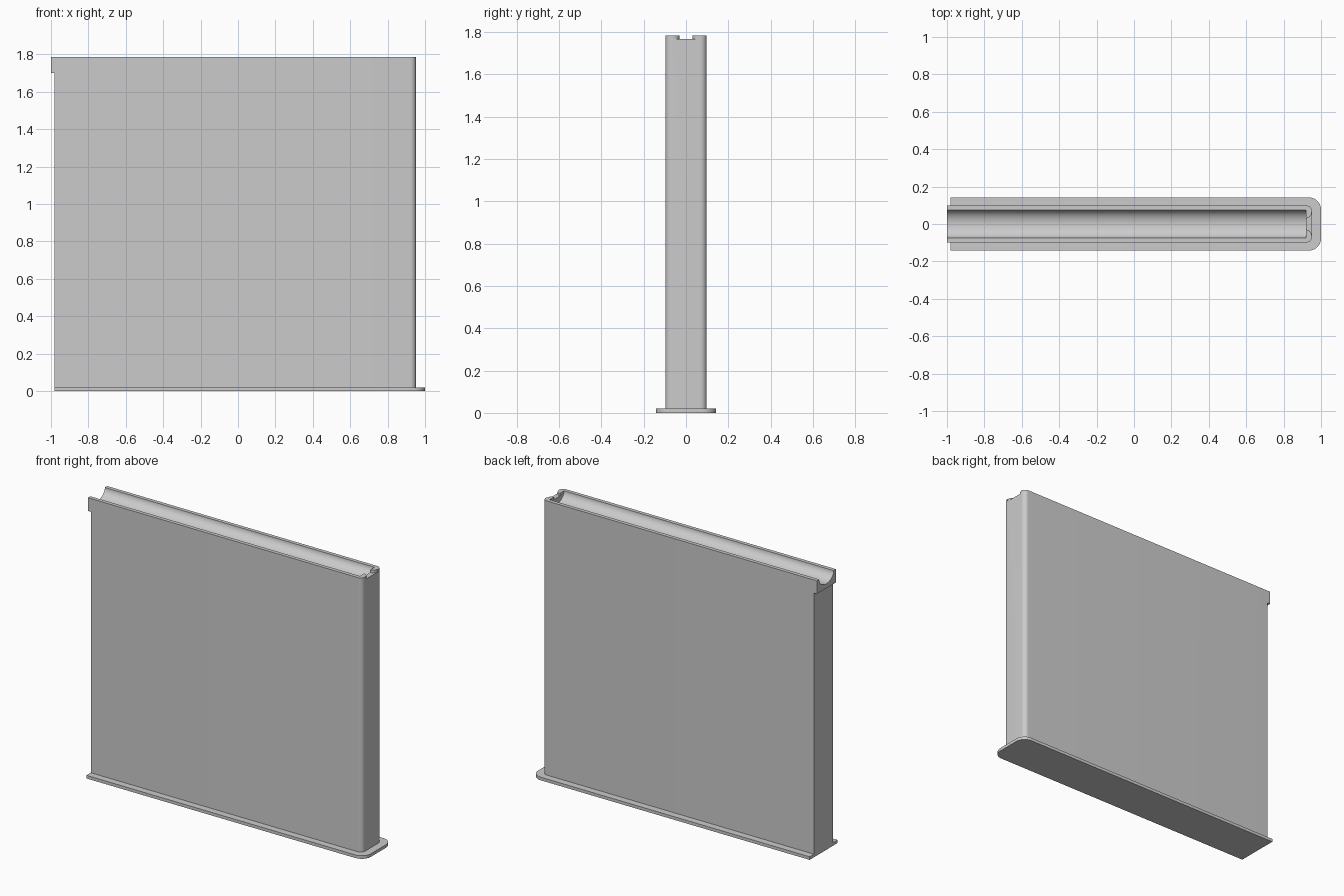
import bpy, bmesh
from math import sin, cos, pi
from mathutils import Vector

cube = bpy.data.objects.get("Cube")
if cube:
    bpy.data.objects.remove(cube, do_unlink=True)

grey = bpy.data.materials.new("plain grey")
grey.use_nodes = True
colour = (0.6, 0.6, 0.6, 1)
grey.diffuse_color = colour
grey.node_tree.nodes["Principled BSDF"].inputs["Base Color"].default_value = colour

TOP = 1.785


def arc(cx, cy, rx, ry, start, end, steps=10):
    angles = [start + (end - start) * i / steps for i in range(steps + 1)]
    return [(cx + rx * cos(a), cy + ry * sin(a)) for a in angles]


def prism(name, points, offset):
    """Extrude a closed outline of 3D points along an offset."""
    bm = bmesh.new()
    face = bm.faces.new([bm.verts.new(p) for p in points])
    result = bmesh.ops.extrude_face_region(bm, geom=[face], use_keep_orig=True)
    moved = [v for v in result["geom"] if isinstance(v, bmesh.types.BMVert)]
    bmesh.ops.translate(bm, verts=moved, vec=Vector(offset))
    bmesh.ops.recalc_face_normals(bm, faces=bm.faces)
    mesh = bpy.data.meshes.new(name)
    bm.to_mesh(mesh)
    bm.free()
    mesh.materials.append(grey)
    obj = bpy.data.objects.new(name, mesh)
    bpy.context.collection.objects.link(obj)
    return obj


def slab(name, x0, x1, half, radius, z0, z1):
    """Upright slab, square at the left end and rounded at the other."""
    cx, cy = x1 - radius, half - radius
    plan = [(x0, -half)] + arc(cx, -cy, radius, radius, -pi / 2, 0)
    plan += arc(cx, cy, radius, radius, 0, pi / 2) + [(x0, half)]
    return prism(name, [(x, y, z0) for x, y in plan], (0, 0, z1 - z0))


def cut(target, cutter):
    mod = target.modifiers.new(cutter.name, "BOOLEAN")
    mod.operation, mod.solver, mod.object = "DIFFERENCE", "EXACT", cutter
    cutter.hide_render = True
    cutter.hide_set(True)
    bpy.context.view_layer.objects.active = target
    bpy.ops.object.modifier_apply(modifier=mod.name)
    bpy.data.objects.remove(cutter, do_unlink=True)


# Plinth and wall
plinth = slab("base_plinth", -0.98, 1.0, 0.142, 0.065, 0, 0.02)
wall = slab("wall_panel", -1.0, 0.952, 0.098, 0.03, 0.01, TOP)

# Recess under the overhanging lip
recess = [(-1.1, -0.2, -0.1), (-0.98, -0.2, -0.1), (-0.98, -0.2, 1.7), (-1.1, -0.2, 1.7)]
cut(wall, prism("lip_recess", recess, (0, 0.4, 0)))

# Rounded channel along the top
section = arc(0, TOP, 0.074, 0.056, pi, 2 * pi, 24) + [(0.074, 1.9), (-0.074, 1.9)]
cut(wall, prism("channel", [(-1.1, y, z) for y, z in section], (2.02, 0, 0)))

# Flared outlet through the end rim
flare = arc(0.918, 0.062, 0.032, 0.032, -pi / 2, 0, 8)
side = [(0.9, 0.03)] + flare + [(1.0, 0.062)]
outlet = side + [(x, -y) for x, y in reversed(side)]
cut(wall, prism("outlet", [(x, y, 1.768) for x, y in outlet], (0, 0, 0.1)))

for obj in (plinth, wall):
    bpy.ops.object.select_all(action="DESELECT")
    obj.select_set(True)
    bpy.context.view_layer.objects.active = obj
    bpy.ops.object.shade_smooth_by_angle(angle=0.52)
